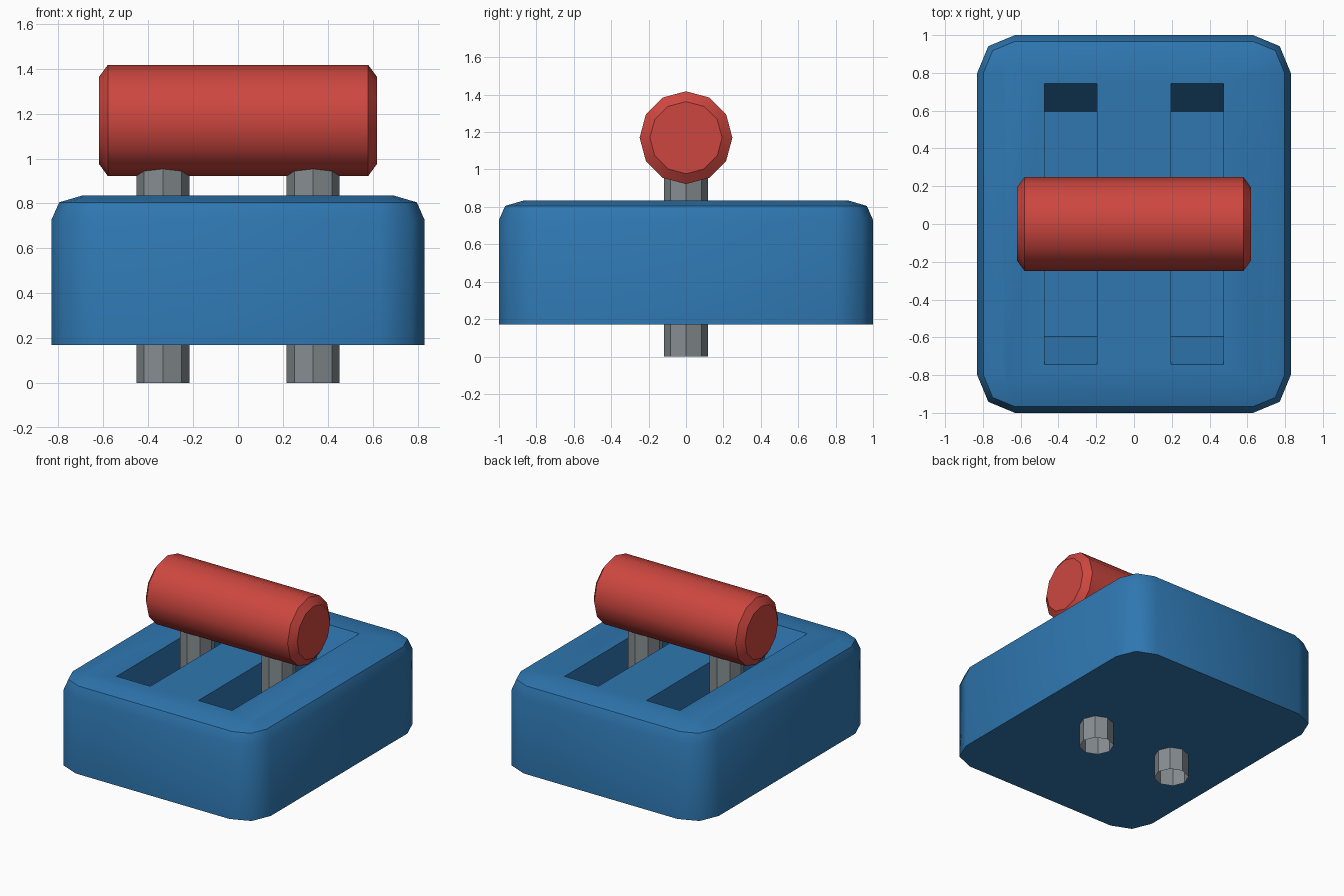
import bpy, bmesh, math

if "Cube" in bpy.data.objects:
    bpy.data.objects.remove(bpy.data.objects["Cube"])


def material(name, rgb):
    m = bpy.data.materials.new(name)
    m.diffuse_color = (*rgb, 1)
    m.use_nodes = True
    m.node_tree.nodes["Principled BSDF"].inputs["Base Color"].default_value = m.diffuse_color
    return m


BLUE = material("blue", (0.028, 0.185, 0.44))
RED = material("red", (0.61, 0.062, 0.05))
GREY = material("grey", (0.24, 0.27, 0.285))


def loft(name, rings, mat, caps=True, smooth=None):
    """Skin a list of equal-length point rings, optionally capping both ends."""
    bm = bmesh.new()
    vs = [[bm.verts.new(p) for p in ring] for ring in rings]
    n = len(vs[0])
    for a, b in zip(vs, vs[1:]):
        for i in range(n):
            j = (i + 1) % n
            bm.faces.new((a[i], a[j], b[j], b[i]))
    if caps:
        bm.faces.new(vs[0][::-1])
        bm.faces.new(vs[-1])
    bmesh.ops.recalc_face_normals(bm, faces=bm.faces)
    me = bpy.data.meshes.new(name)
    bm.to_mesh(me)
    bm.free()
    me.materials.append(mat)
    ob = bpy.data.objects.new(name, me)
    bpy.context.collection.objects.link(ob)
    bpy.ops.object.select_all(action='DESELECT')
    ob.select_set(True)
    bpy.context.view_layer.objects.active = ob
    if smooth:
        bpy.ops.object.shade_smooth_by_angle(angle=math.radians(smooth))
    return ob


def rounded_rect(inset, z, hx=0.83, hy=1.0, r=0.2):
    """Rectangle ring with two-segment rounded corners, shrunk by inset."""
    cx, cy, r = hx - r, hy - r, r - inset
    ring = []
    for k, (sx, sy) in enumerate([(1, 1), (-1, 1), (-1, -1), (1, -1)]):
        for s in range(3):
            a = math.pi / 2 * k + math.pi / 4 * s
            ring.append((sx * cx + r * math.cos(a), sy * cy + r * math.sin(a), z))
    return ring


def rect(x0, x1, hy, z):
    return [(x0, -hy, z), (x1, -hy, z), (x1, hy, z), (x0, hy, z)]


# Base block with softly stepped top edge
base = loft("base_block", [rounded_rect(0, 0.17), rounded_rect(0, 0.73),
                           rounded_rect(0.033, 0.805), rounded_rect(0.135, 0.835)], BLUE)

# Two slots with sloping ends, cut into the top
for x in (-0.335, 0.335):
    cutter = loft("slot_cutter", [rect(x - 0.138, x + 0.138, 0.595, 0.535),
                                  rect(x - 0.138, x + 0.138, 0.745, 0.835),
                                  rect(x - 0.138, x + 0.138, 0.745, 1.0)], BLUE)
    mod = base.modifiers.new("slot", 'BOOLEAN')
    mod.operation, mod.solver, mod.object = 'DIFFERENCE', 'EXACT', cutter
    bpy.context.view_layer.objects.active = base
    bpy.ops.object.modifier_apply(modifier=mod.name)
    bpy.data.objects.remove(cutter)
bpy.ops.object.select_all(action='DESELECT')
base.select_set(True)
bpy.context.view_layer.objects.active = base
bpy.ops.object.shade_smooth_by_angle(angle=math.radians(47))

# Open eight-sided pegs running through the base into the handle
for side, x in (("left", -0.335), ("right", 0.335)):
    rings = [[(x + 0.118 * math.cos(i * math.pi / 4), 0.118 * math.sin(i * math.pi / 4), z)
              for i in range(8)] for z in (0, 1.1)]
    loft(side + "_peg", rings, GREY, caps=False, smooth=30)

# Twelve-sided handle with chamfered ends
profile = [(-0.62, 0.193), (-0.58, 0.248), (0.58, 0.248), (0.62, 0.193)]
loft("handle_bar", [[(x, r * math.sin(i * math.pi / 6), 1.17 + r * math.cos(i * math.pi / 6))
                     for i in range(12)] for x, r in profile], RED, smooth=35)
